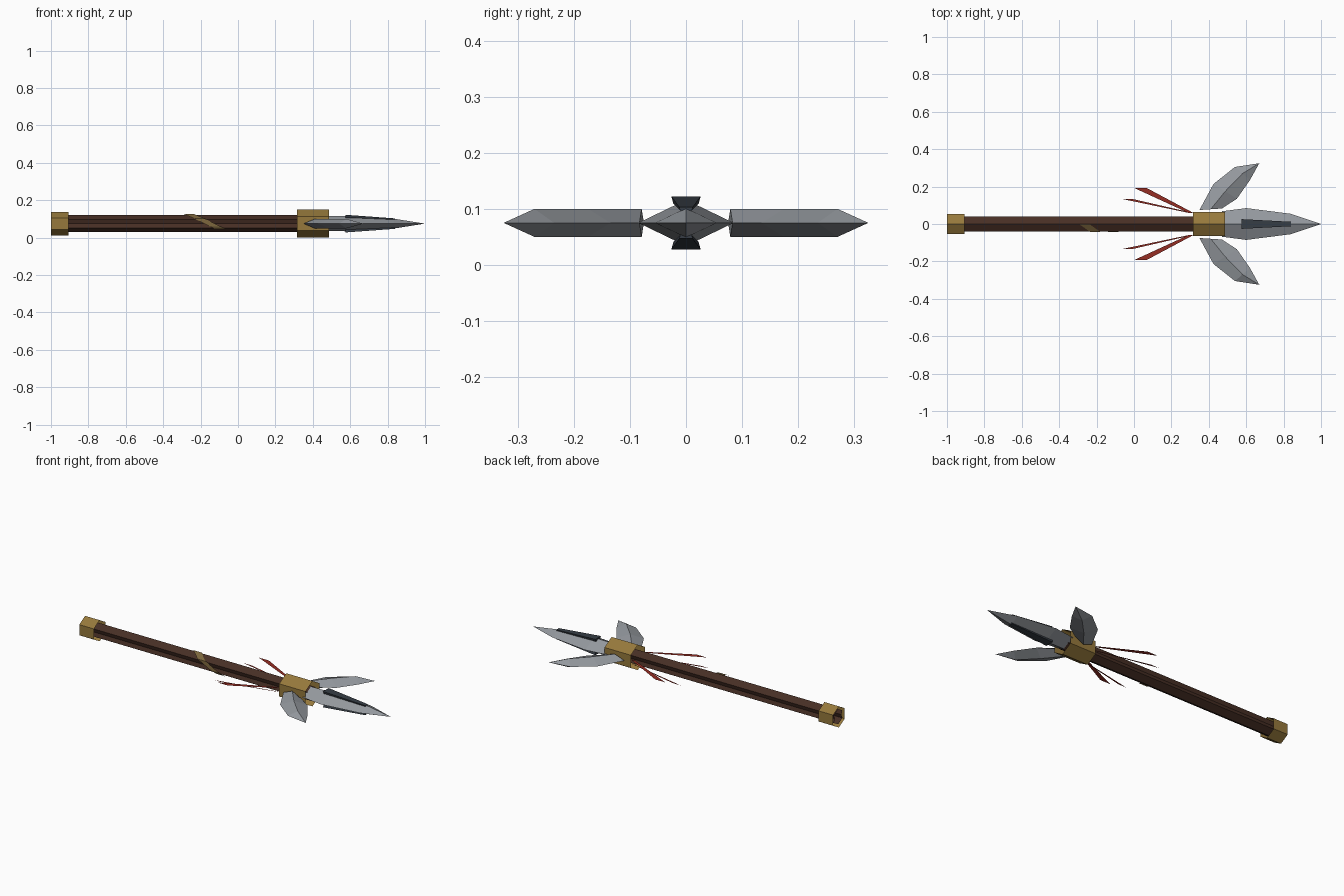
import bpy, bmesh, math
from mathutils import Vector

if "Cube" in bpy.data.objects:
    bpy.data.objects.remove(bpy.data.objects["Cube"], do_unlink=True)

AXIS = 0.075  # height of the spear's centre line


def material(name, rgb):
    m = bpy.data.materials.new(name)
    m.use_nodes = True
    m.diffuse_color = (*rgb, 1)
    m.node_tree.nodes["Principled BSDF"].inputs["Base Color"].default_value = (*rgb, 1)
    return m


steel = material("steel", (0.30, 0.32, 0.345))
dark_steel = material("dark steel", (0.038, 0.048, 0.061))
brass = material("brass", (0.305, 0.19, 0.045))
wrap_tan = material("wrap tan", (0.20, 0.13, 0.045))
wood = material("dark wood", (0.063, 0.028, 0.018))
red = material("red cloth", (0.30, 0.026, 0.017))


def loft(name, rings, mat, tip=None, cap=False, closed=True):
    """Skin matching rings of points, with an optional end point and caps."""
    bm = bmesh.new()
    rows = [[bm.verts.new(p) for p in ring] for ring in rings]
    n = len(rows[0])
    for a, b in zip(rows, rows[1:]):
        for i in range(n if closed else n - 1):
            j = (i + 1) % n
            bm.faces.new((a[i], a[j], b[j], b[i]))
    if tip:
        t = bm.verts.new(tip)
        for i in range(n):
            bm.faces.new((rows[-1][i], rows[-1][(i + 1) % n], t))
    if cap:
        bm.faces.new(rows[0])
        if not tip:
            bm.faces.new(rows[-1])
    bmesh.ops.recalc_face_normals(bm, faces=bm.faces)
    mesh = bpy.data.meshes.new(name)
    bm.to_mesh(mesh)
    bm.free()
    mesh.materials.append(mat)
    ob = bpy.data.objects.new(name, mesh)
    bpy.context.collection.objects.link(ob)
    return ob


def hexagon(x, r, groove=0.0):
    """Six-sided ring, ridge on top, optional groove down both flat sides."""
    ring = []
    for k in range(6):
        a = math.radians(60 * k + 30)
        ring.append((x, r * math.cos(a), AXIS + r * math.sin(a)))
        if groove and k in (2, 5):
            side = -1 if k == 2 else 1
            ring.append((x, side * (r * math.cos(math.pi / 6) - groove), AXIS))
    return ring


def diamond(edge_a, edge_b, half):
    """Four-point blade section between two edges, ridged above and below."""
    a, b = Vector((*edge_a, AXIS)), Vector((*edge_b, AXIS))
    mid, up = (a + b) / 2, Vector((0, 0, half))
    return [a, mid + up, b, mid - up]


# Shaft and its open brass sleeves
loft("shaft", [hexagon(-0.995, 0.045, 0.008), hexagon(0.48, 0.045, 0.008)], wood)
loft("butt_sleeve", [hexagon(-1, 0.0625), hexagon(-0.905, 0.0625)], brass)
loft("head_sleeve", [hexagon(0.315, 0.075), hexagon(0.487, 0.075)], brass)

# Slanted wrap over the front of the shaft
wrap = [(-0.29, -0.003, 0.126), (-0.235, -0.042, 0.103),
        (-0.15, -0.044, 0.06), (-0.115, -0.036, 0.045)]
loft("shaft_wrap", [[(x, y, z), (x + 0.055, y, z)] for x, y, z in wrap],
     wrap_tan, closed=False)

# Centre blade
loft("centre_blade",
     [diamond((x, y), (x, -y), h) for x, y, h in
      ((0.47, 0.068, 0.04), (0.6, 0.085, 0.041), (0.835, 0.055, 0.026))],
     steel, tip=(1, 0, AXIS), cap=True)

# Dark tapered inlays on the upper and lower ridge
for s, place in ((1, "upper"), (-1, "lower")):
    rings = []
    for x, r, top in ((0.575, 0.026, 0.047), (0.84, 0.012, 0.028)):
        rings.append([(x, r * math.cos(a), AXIS + s * (top - r * math.sin(a)))
                      for a in (math.pi * k / 6 for k in range(7))])
    loft(place + "_inlay", rings, dark_steel, cap=True)

# Curved side blades and cloth streamers, mirrored across the shaft
for s, side in ((1, "left"), (-1, "right")):
    sections = [((0.35, 0.075), (0.47, 0.083)),
                ((0.425, 0.214), (0.55, 0.135)),
                ((0.54, 0.305), (0.62, 0.235))]
    loft(side + "_blade",
         [diamond((a[0], s * a[1]), (b[0], s * b[1]), 0.025) for a, b in sections],
         steel, tip=(0.67, s * 0.325, AXIS), cap=True)
    for name, x, y, w, z in (("long", 0, 0.193, 0.067, 0.085),
                             ("short", -0.06, 0.133, 0.055, 0.06)):
        loft(f"{side}_{name}_streamer",
             [[(x, s * y, z), (x + w, s * y, z)],
              [(0.29, s * 0.06, z), (0.32, s * 0.058, z)]],
             red, closed=False)
